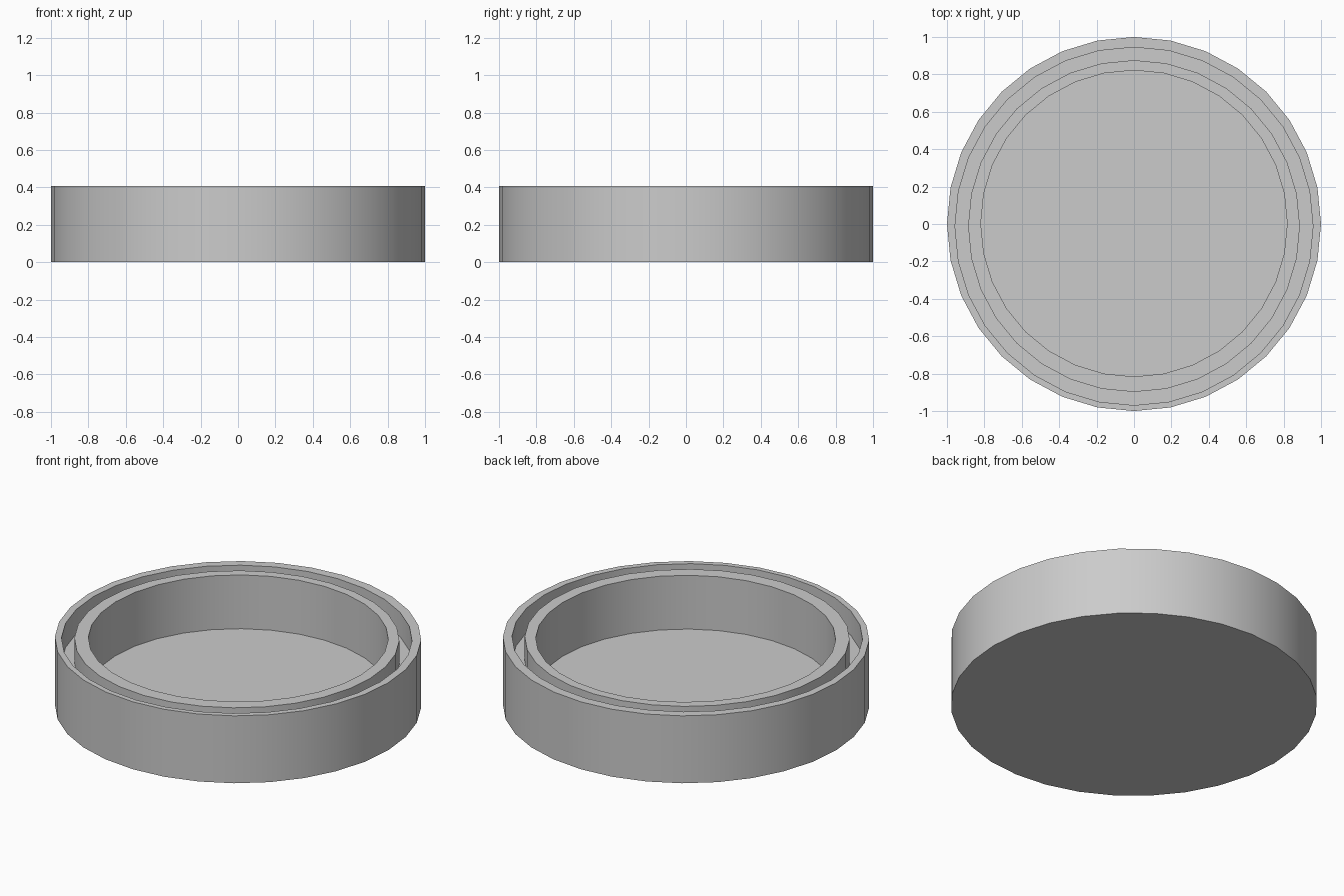
import bpy, bmesh, math

cube = bpy.data.objects.get("Cube")
if cube:
    bpy.data.objects.remove(cube, do_unlink=True)

SEGMENTS = 32
TOP, GROOVE, FLOOR = 0.406, 0.26, 0.082

grey = bpy.data.materials.new("plain_grey")
grey.use_nodes = True
colour = (0.6, 0.6, 0.6, 1)
grey.diffuse_color = colour
grey.node_tree.nodes["Principled BSDF"].inputs["Base Color"].default_value = colour

# Walls as stacked circles: radius, y offset, height, from the base to the inner floor
OUTER, GROOVE_OUT = (1.0, 0.0), (0.957, -0.012)
GROOVE_IN, WELL = (0.887, -0.011), (0.819, 0.003)
profile = [(*OUTER, 0), (*OUTER, TOP), (*GROOVE_OUT, TOP), (*GROOVE_OUT, GROOVE),
           (*GROOVE_IN, GROOVE), (*GROOVE_IN, TOP), (*WELL, TOP), (*WELL, FLOOR)]


def circle(bm, radius, y, z):
    angles = [math.tau * i / SEGMENTS for i in range(SEGMENTS)]
    return [bm.verts.new((radius * math.cos(a), y + radius * math.sin(a), z)) for a in angles]


bm = bmesh.new()
rings = [circle(bm, *p) for p in profile]
for low, high in zip(rings, rings[1:]):
    for i in range(SEGMENTS):
        j = (i + 1) % SEGMENTS
        bm.faces.new((low[i], low[j], high[j], high[i]))

# Flat underside and inner floor
bm.faces.new(reversed(rings[0]))
bm.faces.new(rings[-1])
bmesh.ops.recalc_face_normals(bm, faces=bm.faces)

mesh = bpy.data.meshes.new("round_tray")
bm.to_mesh(mesh)
bm.free()
mesh.materials.append(grey)
tray = bpy.data.objects.new("round_tray", mesh)
bpy.context.collection.objects.link(tray)

# Smooth walls with crisp rims
bpy.ops.object.select_all(action="DESELECT")
tray.select_set(True)
bpy.context.view_layer.objects.active = tray
bpy.ops.object.shade_smooth_by_angle(angle=math.radians(30))
